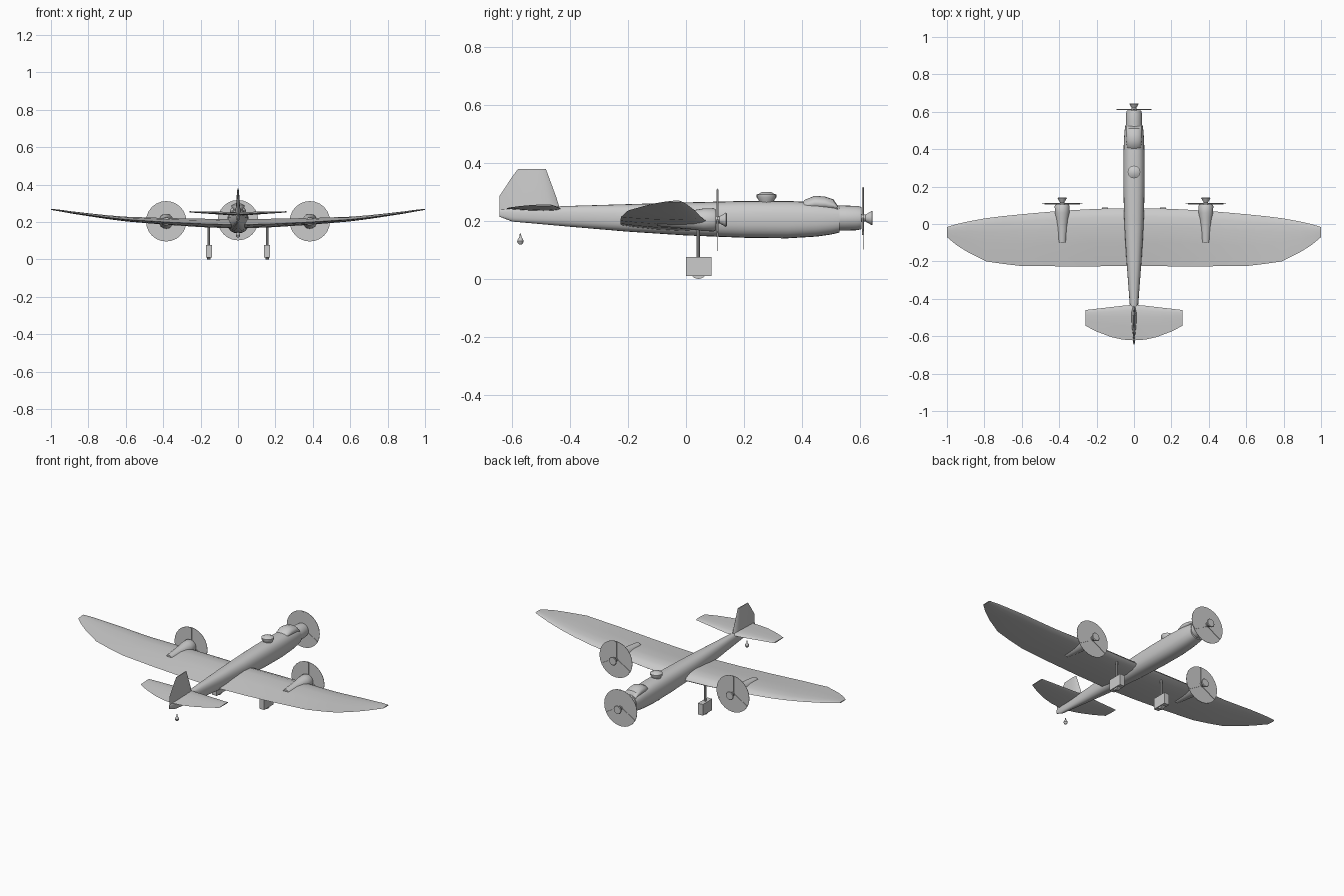
import bpy, bmesh, math
from mathutils import Vector, Matrix

if "Cube" in bpy.data.objects:
    bpy.data.objects.remove(bpy.data.objects["Cube"])


def finish(name, bm, angle=35):
    bmesh.ops.recalc_face_normals(bm, faces=bm.faces)
    me = bpy.data.meshes.new(name)
    bm.to_mesh(me)
    bm.free()
    ob = bpy.data.objects.new(name, me)
    bpy.context.collection.objects.link(ob)
    bpy.ops.object.select_all(action='DESELECT')
    ob.select_set(True)
    bpy.context.view_layer.objects.active = ob
    bpy.ops.object.shade_smooth_by_angle(angle=math.radians(angle))
    return ob


def loft(name, rings, angle=35):
    """Skin a list of equal-length closed rings and cap both ends."""
    bm = bmesh.new()
    vs = [[bm.verts.new(p) for p in r] for r in rings]
    n = len(vs[0])
    for a, b in zip(vs, vs[1:]):
        for i in range(n):
            j = (i + 1) % n
            bm.faces.new((a[i], a[j], b[j], b[i]))
    bm.faces.new(vs[0])
    bm.faces.new(vs[-1])
    return finish(name, bm, angle)


def oval(y, w, bottom, top, x=0, e=1.0, n=24):
    """Cross-section across the y axis; e below 1 makes it boxier."""
    c, h, pts = (top + bottom) / 2, (top - bottom) / 2, []
    for i in range(n):
        a = 2 * math.pi * i / n
        s, k = math.sin(a), math.cos(a)
        pts.append((x + w * math.copysign(abs(k) ** e, k), y,
                    c + h * math.copysign(abs(s) ** e, s)))
    return pts


def turned(name, x, z, stations):
    """Round body along y from (y, radius) stations."""
    return loft(name, [oval(y, r, z - r, z + r, x) for y, r in stations])


def box(name, centre, size):
    bm = bmesh.new()
    bmesh.ops.create_cube(bm, size=1, matrix=Matrix.Translation(centre) @ Matrix.Diagonal((*size, 1)))
    return finish(name, bm)


def upright(name, x, y, stations, n=20):
    """Round body along z from (z, radius) stations."""
    return loft(name, [[(x + r * math.cos(2 * math.pi * i / n), y + r * math.sin(2 * math.pi * i / n), z)
                        for i in range(n)] for z, r in stations])


# aerofoil: chord fraction, height fraction
FOIL = [(0, 0), (.04, .3), (.15, .55), (.32, .62), (.6, .42), (.85, .16), (1, .02),
        (.85, -.12), (.6, -.28), (.32, -.38), (.15, -.33), (.04, -.18)]


def flying_surface(name, half):
    """Mirrored lofted surface from (x, leading y, trailing y, z, thickness)."""
    full = [(-s[0], *s[1:]) for s in reversed(half[1:])] + half
    return loft(name, [[(x, le + (te - le) * t, z + h * th) for t, h in FOIL]
                       for x, le, te, z, th in full], 40)


# fuselage: y, half width, bottom, top
FUSE = [(-.645, .003, .215, .238), (-.6, .010, .198, .245), (-.4, .025, .18, .252),
        (-.2, .040, .163, .258), (0, .052, .15, .264), (.2, .057, .142, .269),
        (.35, .057, .14, .269), (.45, .054, .146, .265), (.5, .050, .153, .258), (.53, .046, .16, .253)]
loft("fuselage", [oval(y, w, b, t, e=.82) for y, w, b, t in FUSE])

# nose cowling
turned("nose_cowl", 0, .21, [(.52, .043), (.55, .043), (.59, .042), (.607, .038)])

# canopy and open gunner position
loft("canopy", [oval(y, w, .235, t) for y, w, t in
                [(.395, .028, .256), (.41, .037, .273), (.445, .042, .287),
                 (.48, .042, .284), (.51, .041, .274), (.525, .04, .25)]])
upright("gunner_turret", 0, .278, [(.255, .024), (.272, .027), (.282, .034), (.291, .034),
                                   (.294, .026), (.300, .016)])

# wing with rising tips
flying_surface("wing", [
    (0, .085, -.225, .184, .05), (.2, .081, -.226, .19, .045), (.4, .070, -.226, .20, .035),
    (.6, .052, -.225, .213, .025), (.7, .042, -.213, .224, .02), (.79, .031, -.2, .236, .016),
    (.89, .013, -.15, .25, .012), (.95, -.001, -.112, .26, .009), (1, -.016, -.07, .267, .006)])

# tailplane
flying_surface("tailplane", [
    (0, -.432, -.622, .242, .02), (.06, -.437, -.618, .244, .017), (.12, -.444, -.605, .247, .014),
    (.2, -.453, -.575, .251, .01), (.258, -.46, -.545, .254, .006)])

# fin: z, leading y, trailing y, thickness
loft("fin", [[(h * th, le + (te - le) * t, z) for t, h in
              FOIL[:7] + [(t, -h) for t, h in reversed(FOIL[1:6])]]
             for z, le, te, th in [(.225, -.43, -.645, .026), (.285, -.449, -.645, .018),
                                   (.35, -.473, -.602, .01), (.38, -.484, -.58, .005)]], 40)


def propeller(label, x, y, z):
    # thin spinning disc, flared hub, three blades
    turned(label + "_prop_disc", x, z, [(y - .001, .108), (y + .001, .108)])
    turned(label + "_hub", x, z, [(y - .012, .014), (y + .008, .012), (y + .030, .025), (y + .033, .022)])
    for i in range(3):
        b = box(f"{label}_blade_{i + 1}", (0, 0, .053), (.014, .007, .104))
        b.matrix_world = (Matrix.Translation((x, y, z)) @
                          Matrix.Rotation(i * 2 * math.pi / 3, 4, 'Y'))


propeller("nose", 0, .612, .21)

for side, s in (("left", -1), ("right", 1)):
    # wing engines
    x = s * .384
    turned(side + "_nacelle", x, .204,
           [(-.1, .021), (-.03, .028), (.03, .034), (.06, .039), (.095, .04), (.103, .036)])
    propeller(side, x, .108, .204)
    # main landing gear
    g = s * .156
    upright(side + "_gear_strut", g, .042, [(.06, .006), (.18, .006)], 10)
    box(side + "_wheel_spat", (g, .044, .043), (.032, .088, .066))
    bm = bmesh.new()
    bmesh.ops.create_cone(bm, cap_ends=True, segments=24, radius1=.03, radius2=.03, depth=.02,
                          matrix=Matrix.Translation((g, .043, .03)) @ Matrix.Rotation(math.pi / 2, 4, 'Y'))
    finish(side + "_wheel", bm)

# tail wheel
upright("tail_wheel", 0, -.572, [(.118, .004), (.123, .009), (.130, .0115), (.137, .009),
                                 (.144, .004), (.157, .002)], 14)
